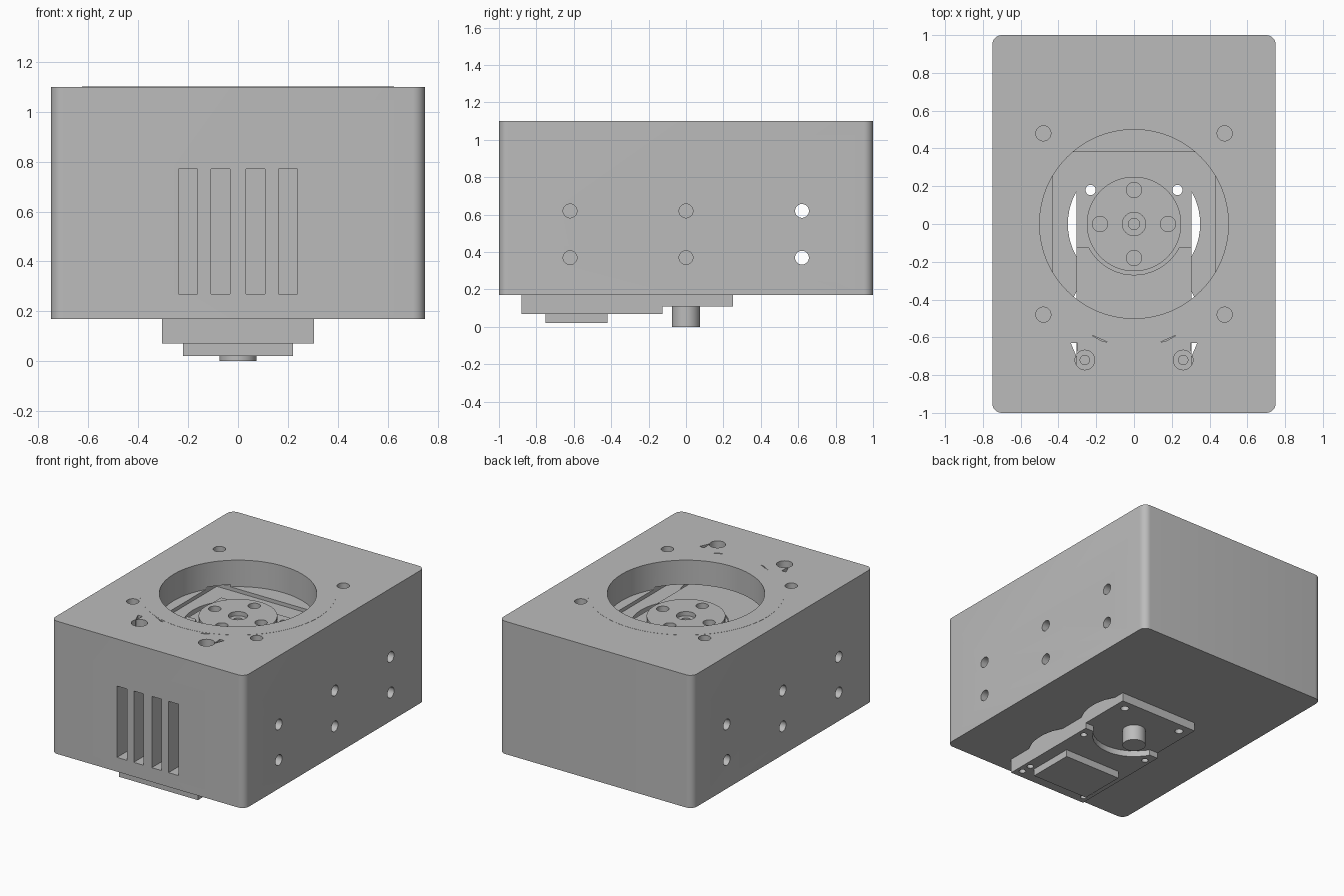
import bpy, bmesh, math
from math import cos, sin, pi

if "Cube" in bpy.data.objects:
    bpy.data.objects.remove(bpy.data.objects["Cube"])

grey = bpy.data.materials.new("plain grey")
grey.use_nodes = True
COLOUR = (0.5, 0.5, 0.5, 1)
grey.diffuse_color = COLOUR
grey.node_tree.nodes["Principled BSDF"].inputs["Base Color"].default_value = COLOUR


def prism(name, outline, z0, z1):
    """Extrude a flat outline upwards."""
    bm = bmesh.new()
    face = bm.faces.new([bm.verts.new((x, y, z0)) for x, y in outline])
    top = bmesh.ops.extrude_face_region(bm, geom=[face])["geom"]
    bmesh.ops.translate(bm, vec=(0, 0, z1 - z0),
                        verts=[v for v in top if isinstance(v, bmesh.types.BMVert)])
    bmesh.ops.recalc_face_normals(bm, faces=bm.faces)
    mesh = bpy.data.meshes.new(name)
    bm.to_mesh(mesh)
    bm.free()
    mesh.materials.append(grey)
    obj = bpy.data.objects.new(name, mesh)
    bpy.context.collection.objects.link(obj)
    return obj


def rect(x0, x1, y0, y1):
    return [(x0, y0), (x1, y0), (x1, y1), (x0, y1)]


def circle(x, y, r, n=32):
    return [(x + r * cos(2 * pi * i / n), y + r * sin(2 * pi * i / n)) for i in range(n)]


def rounded_rect(hx, hy, r, n=8):
    pts = []
    for k, (sx, sy) in enumerate([(1, 1), (-1, 1), (-1, -1), (1, -1)]):
        for i in range(n + 1):
            a = (k + i / n) * pi / 2
            pts.append((sx * (hx - r) + r * cos(a), sy * (hy - r) + r * sin(a)))
    return pts


def cut(obj, cutter):
    """Subtract a cutter and remove it."""
    cutter.hide_render = True
    mod = obj.modifiers.new("cut", 'BOOLEAN')
    mod.operation, mod.solver, mod.object = 'DIFFERENCE', 'EXACT', cutter
    bpy.context.view_layer.objects.active = obj
    bpy.ops.object.modifier_apply(modifier=mod.name)
    bpy.data.objects.remove(cutter)


def drill(obj, x, y, r, z0, z1):
    cut(obj, prism("drill", circle(x, y, r), z0, z1))


# Housing block with round recess and shallow step
housing = prism("housing", rounded_rect(0.75, 1.0, 0.05), 0.17, 1.10)
drill_top = prism("recess", circle(0, 0, 0.5, 96), 0.915, 1.2)
cut(housing, drill_top)
cut(housing, prism("step", rect(-0.43, 0.43, -0.9, 0.38), 0.89, 0.93))

# Openings around the motor, down through the underside
for centre in (0, -0.53):
    outline = [(x, min(y, 0.249)) for x, y in circle(0, centre, 0.35, 64)]
    outline = [p for i, p in enumerate(outline)
               if p[1] < 0.249 or outline[i - 1][1] < 0.249
               or outline[(i + 1) % len(outline)][1] < 0.249]
    cut(housing, prism("opening", outline, 0.1, 0.91))

# Vent slots in the front
for x in (-0.2, -0.07, 0.07, 0.2):
    slot = prism("slot", rect(x - 0.038, x + 0.038, -1.1, -0.87), 0.27, 0.77)
    cut(housing, slot)

# Side holes running straight across
for y in (-0.62, 0, 0.62):
    for z in (0.37, 0.62):
        hole = prism("side_hole", circle(0, 0, 0.037), -1, 1)
        hole.rotation_euler = (0, pi / 2, 0)
        hole.location = (0, y, z)
        bpy.context.view_layer.update()
        cut(housing, hole)

# Top screw holes and slivers beside the ring
for s in (-1, 1):
    for y in (-0.48, 0.48):
        drill(housing, s * 0.48, y, 0.04, 0.85, 1.2)
    drill(housing, s * 0.26, -0.72, 0.052, 0.88, 1.2)
    cut(housing, prism("gap", [(s * 0.3, -0.63), (s * 0.335, -0.63), (s * 0.305, -0.7)],
                       0.85, 1.2))
    cut(housing, prism("gap", [(s * 0.14, -0.625), (s * 0.17, -0.62), (s * 0.23, -0.585)],
                       0.88, 1.2))

# Thin cover ring on top
ring = prism("cover_ring", circle(0, 0, 0.625, 96), 1.098, 1.101)
drill_ring = prism("ring_hole", circle(0, 0, 0.5, 96), 1, 1.2)
cut(ring, drill_ring)
for x in (-0.48, 0.48):
    for y in (-0.48, 0.48):
        drill(ring, x, y, 0.04, 1, 1.2)

# Motor head and its through holes
head = prism("motor_head", rect(-0.305, 0.305, -0.15, 0.25), 0.11, 0.895)
for x in (-0.23, 0.23):
    drill(head, x, 0.18, 0.027, 0, 1)

# Motor body, hollowed around the output
body = prism("motor_body", rect(-0.305, 0.305, -0.88, -0.125), 0.07, 0.905)
drill(body, 0, 0, 0.27, 0.0, 0.112)
drill(body, 0, 0, 0.27, 0.893, 1)
for x in (-0.26, 0.26):
    for y in (-0.82, -0.74, -0.2):
        drill(body, x, y, 0.022, 0, 0.12)
    drill(body, x, -0.72, 0.025, 0.85, 1)
block = prism("lower_block", rect(-0.22, 0.22, -0.75, -0.42), 0.02, 0.08)

# Output disc and rear shaft
horn = prism("output_disc", circle(0, 0, 0.25, 64), 0.89, 0.945)
for x, y in ((0.18, 0), (-0.18, 0), (0, 0.18), (0, -0.18)):
    drill(horn, x, y, 0.04, 0.9, 1)
drill(horn, 0, 0, 0.062, 0.915, 1)
drill(horn, 0, 0, 0.03, 0.9, 1)
shaft = prism("rear_shaft", circle(0, 0, 0.075, 48), 0, 0.12)

# Smooth round walls, keep edges sharp
bpy.ops.object.select_all(action='DESELECT')
for obj in (housing, ring, head, body, block, horn, shaft):
    obj.select_set(True)
    bpy.context.view_layer.objects.active = obj
bpy.ops.object.shade_smooth_by_angle(angle=math.radians(30))
